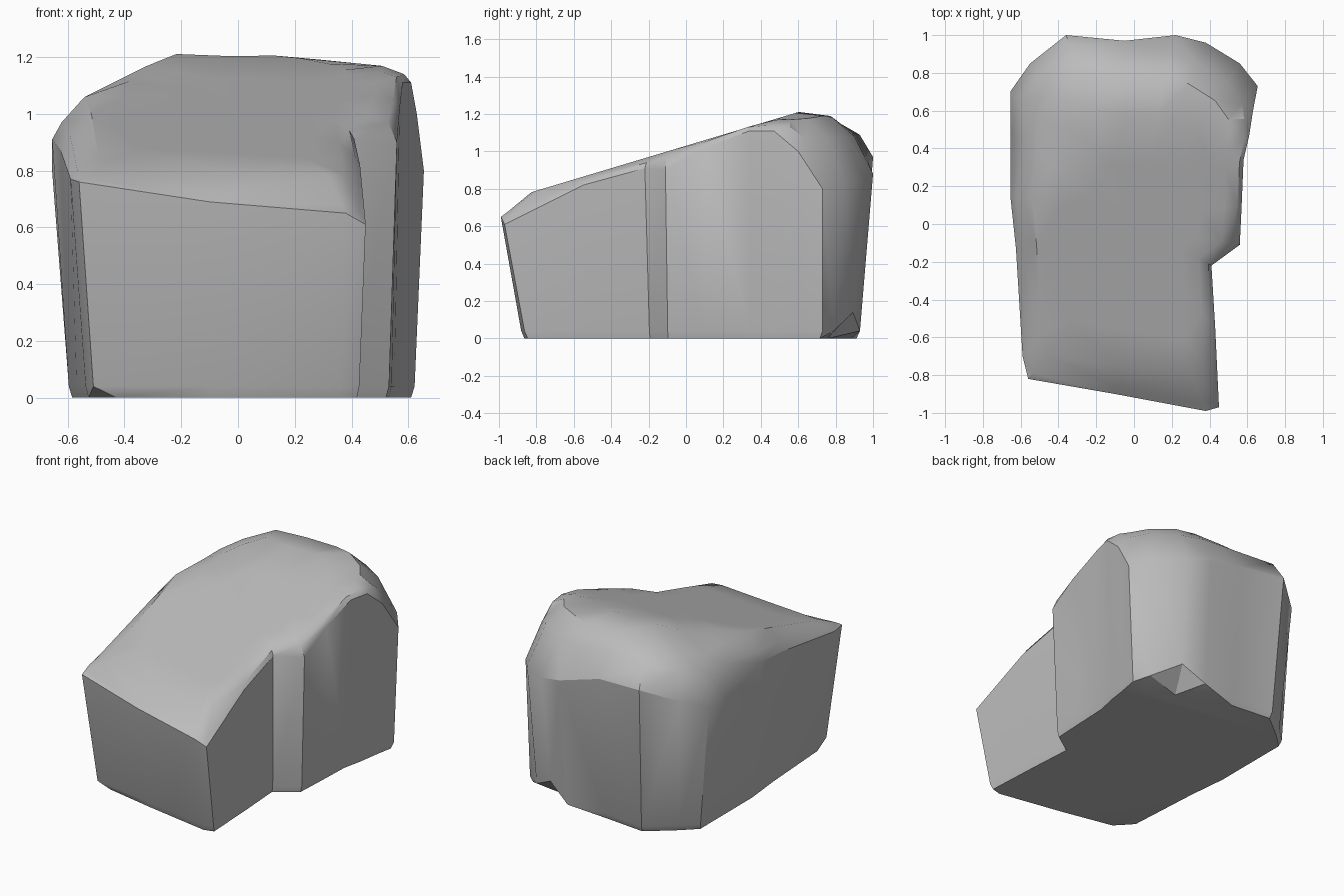
import bpy
import bmesh
import math
from mathutils import Vector

default_cube = bpy.data.objects.get("Cube")
if default_cube:
    bpy.data.objects.remove(default_cube, do_unlink=True)

# Stone colour
stone = bpy.data.materials.new("stone grey")
stone.use_nodes = True
colour = (0.5, 0.5, 0.5, 1)
stone.diffuse_color = colour
stone.node_tree.nodes["Principled BSDF"].inputs["Base Color"].default_value = colour

# Shoulder outline, counterclockwise from the front: x, y, z, rise to the crown
SHOULDER = [
    (-.56, -.82, .76, .02), (-.10, -.90, .69, .03), (.38, -.99, .65, .03),
    (.45, -.97, .61, .05), (.43, -.55, .82, .03), (.41, -.22, .91, .03),
    (.56, -.11, .90, .07), (.57, .10, 1.02, .03), (.58, .34, 1.11, .02),
    (.61, .47, 1.11, .03), (.63, .60, 1.0, .13), (.655, .73, .80, .27),
    (.56, .85, .83, .25), (.38, .96, .84, .24), (.22, 1.0, .88, .20),
    (-.05, .97, .95, .15), (-.36, 1.0, .97, .12), (-.55, .85, .89, .16),
    (-.655, .70, .82, .18), (-.655, .48, .80, .19), (-.655, .15, .91, .06),
    (-.625, -.13, .87, .06), (-.59, -.70, .77, .03),
]
CROWN_RINGS = (.87, .65, .35)


def is_chipped(x, y):
    """The back right foot is broken away."""
    return .3 < x < .5 and y > .9


def foot_point(x, y):
    """Walls lean inward towards the ground, most of all at the front."""
    if y < 0:
        lean = .89
    else:
        lean = .93 if y > .8 else 1
    side_lean = .95 if x > 0 else .91
    return Vector((x * side_lean, y * lean, .14 if is_chipped(x, y) else .04))


def sole_point(x, y):
    foot = foot_point(x, y)
    inset = .85 if y > .8 and x > .2 else .98
    worn_corner = .84 if x < -.5 and y < -.8 else inset
    return Vector((foot.x * worn_corner, foot.y * inset, 0))


def crown_point(x, y, z, rise):
    inset = .97 - rise * .35
    return Vector((x * inset, y * inset, z + rise))


def top_height(x, y):
    """Main slope, cut off by the left cheek, the right cheek and the back."""
    main_slope = 1.03 + .3 * y
    left_cheek = 1.33 + .5 * x
    right_cheek = 1.22 - .1 * x
    back_slope = 1.22 - .9 * (y - .74)
    return min(main_slope, left_cheek, right_cheek, back_slope, 1.22)


def add_band(bm, lower, upper):
    count = len(lower)
    for i in range(count):
        j = (i + 1) % count
        bm.faces.new((lower[i], lower[j], upper[j], upper[i]))


# Boulder walls: stacked rings from sole to crown
bm = bmesh.new()
crown = [crown_point(*station) for station in SHOULDER]
outlines = [
    [sole_point(x, y) for x, y, z, rise in SHOULDER],
    [foot_point(x, y) for x, y, z, rise in SHOULDER],
    [Vector((x, y, z)) for x, y, z, rise in SHOULDER],
    crown,
]

# Boulder top: shrinking rings that follow the sloping top
for scale in CROWN_RINGS:
    outlines.append([
        Vector((p.x * scale, p.y * scale, top_height(p.x * scale, p.y * scale)))
        for p in crown
    ])

rings = [[bm.verts.new(point) for point in outline] for outline in outlines]
for lower, upper in zip(rings, rings[1:]):
    add_band(bm, lower, upper)
bm.faces.new(reversed(rings[0]))

# Fan that closes the middle of the top
inner = rings[-1]
middle = bm.verts.new((0, 0, top_height(0, 0)))
for i, vert in enumerate(inner):
    bm.faces.new((vert, inner[(i + 1) % len(inner)], middle))

bmesh.ops.triangulate(bm, faces=[f for f in bm.faces if len(f.verts) == 4])
bmesh.ops.recalc_face_normals(bm, faces=bm.faces)
mesh = bpy.data.meshes.new("boulder")
bm.to_mesh(mesh)
bm.free()
mesh.materials.append(stone)

boulder = bpy.data.objects.new("boulder", mesh)
bpy.context.collection.objects.link(boulder)
bpy.ops.object.select_all(action="DESELECT")
boulder.select_set(True)
bpy.context.view_layer.objects.active = boulder
bpy.ops.object.shade_smooth_by_angle(angle=math.radians(32))
